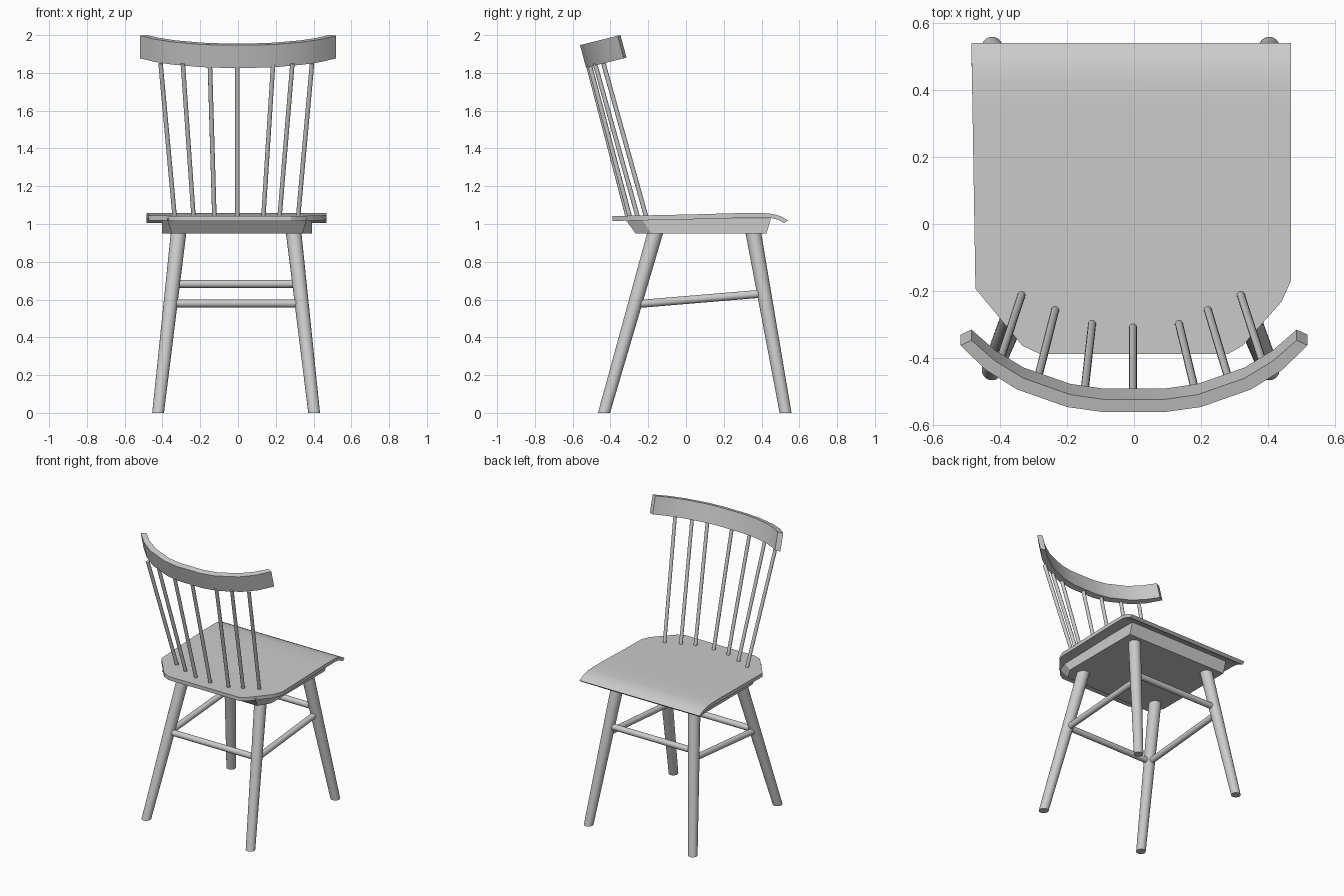
import bpy, bmesh
from mathutils import Vector

cube = bpy.data.objects.get("Cube")
if cube:
    bpy.data.objects.remove(cube)

grey = bpy.data.materials.new("plain_grey")
grey.use_nodes = True
COLOR = (0.6, 0.6, 0.6, 1)
grey.diffuse_color = COLOR
grey.node_tree.nodes["Principled BSDF"].inputs["Base Color"].default_value = COLOR

CX = -0.01  # legs sit slightly off the centre line


def finish(bm, name, smooth=None):
    bmesh.ops.recalc_face_normals(bm, faces=bm.faces)
    mesh = bpy.data.meshes.new(name)
    bm.to_mesh(mesh)
    bm.free()
    mesh.materials.append(grey)
    obj = bpy.data.objects.new(name, mesh)
    bpy.context.collection.objects.link(obj)
    if smooth:
        bpy.ops.object.select_all(action="DESELECT")
        obj.select_set(True)
        bpy.context.view_layer.objects.active = obj
        bpy.ops.object.shade_smooth_by_angle(angle=smooth)
    return obj


def loft(bm, rings):
    """Skin closed rings of equal length and cap both ends."""
    loops = [[bm.verts.new(p) for p in ring] for ring in rings]
    for a, b in zip(loops, loops[1:]):
        for i in range(len(a)):
            j = (i + 1) % len(a)
            bm.faces.new((a[i], a[j], b[j], b[i]))
    bm.faces.new(loops[0])
    bm.faces.new(loops[-1])


def rod(name, start, end, r1, r2, sides=16, level=False):
    """Tapered rod; level makes both ends horizontal."""
    start, end = Vector(start), Vector(end)
    axis = end - start
    bm = bmesh.new()
    made = bmesh.ops.create_cone(bm, cap_ends=True, segments=sides,
                                 radius1=r1, radius2=r2, depth=axis.length)
    turn = axis.to_track_quat("Z", "Y")
    for v in made["verts"]:
        target = start if v.co.z < 0 else end
        v.co = turn @ v.co + (start + end) / 2
        if level:
            v.co += axis * ((target.z - v.co.z) / axis.z)
    return finish(bm, name, 0.8)


# Seat: outline extruded, sliced across and bent along its depth
outline = [(-.485, .54), (.468, .54), (.468, -.17), (.44, -.232), (.324, -.363),
           (.28, -.388), (-.28, -.388), (-.333, -.363), (-.473, -.193)]
top_curve = [(-.39, 1.042), (0, 1.05), (.3, 1.058), (.42, 1.057), (.46, 1.053),
             (.5, 1.041), (.54, 1.02)]


def seat_height(y):
    for (y0, z0), (y1, z1) in zip(top_curve, top_curve[1:]):
        if y <= y1:
            return z0 + (z1 - z0) * (y - y0) / (y1 - y0)
    return top_curve[-1][1]


bm = bmesh.new()
loft(bm, [[(x, y, z) for x, y in outline] for z in (0, 1)])
for y, _ in top_curve[1:-1]:
    bmesh.ops.bisect_plane(bm, geom=bm.verts[:] + bm.edges[:] + bm.faces[:],
                           plane_co=(0, y, 0), plane_no=(0, 1, 0))
for v in bm.verts:
    under = v.co.z < .5
    v.co.z = seat_height(v.co.y) - (.026 if under else 0)
    if under and v.co.y > .4:
        v.co.y -= (v.co.y - .4) * .14
        v.co.z += (v.co.y - .4) * .09
finish(bm, "seat", 0.5)

# Bevelled block under the seat, with clipped back corners
def block_ring(front, mid, back, corner, z):
    half = [(.397, front), (.397, mid), (corner, back)]
    pts = half + [(-x, y) for x, y in reversed(half)]
    return [(x - .005, y, z) for x, y in pts]


bm = bmesh.new()
loft(bm, [block_ring(.426, -.18, -.267, .345, .95),
          block_ring(.45, -.24, -.325, .37, 1.03)])
finish(bm, "seat_block")

# Splayed tapered legs
FRONT = ((.527, 0), (.357, .95))
BACK = ((-.434, 0), (-.164, .95))


def leg_point(leg, side, z):
    t = z / .95
    return (CX + side * (.413 - .108 * t), leg[0][0] + (leg[1][0] - leg[0][0]) * t, z)


for side, label in ((1, "left"), (-1, "right")):
    for leg, end in ((FRONT, "far"), (BACK, "backrest")):
        rod(f"{end}_{label}_leg", leg_point(leg, side, 0), leg_point(leg, side, .96),
            .031, .041, 24, level=True)
    rod(f"{label}_side_stretcher", leg_point(BACK, side, .575),
        leg_point(FRONT, side, .632), .021, .021)

# Cross stretchers
for leg, end, z in ((FRONT, "far", .683), (BACK, "backrest", .58)):
    rod(f"{end}_cross_stretcher", leg_point(leg, -1, z), leg_point(leg, 1, z), .021, .021)

# Back spindles: seat x, seat y, top x, top y
spindles = [(-.335, -.21, -.41, -.437), (-.235, -.255, -.292, -.482),
            (-.125, -.297, -.149, -.512), (-.003, -.308, -.003, -.52),
            (.134, -.297, .186, -.512), (.22, -.255, .288, -.482),
            (.318, -.21, .392, -.437)]
for i, (x0, y0, x1, y1) in enumerate(spindles):
    rod(f"spindle_{i + 1}", (x0, y0, 1.035), (x1, y1, 1.85), .012, .012, 12)

# Curved, tilted crest rail: outer and inner arcs, dropped along the tilt
half = [(.092, -.561, .092, -.523), (.2, -.546, .19, -.509), (.35, -.493, .33, -.46),
        (.44, -.437, .415, -.408), (.518, -.362, .485, -.347)]
arc = [(-a, b, -c, d) for a, b, c, d in reversed(half)] + half


def rail_z(y):
    return 1.947 + (y + .561) * .25


drop = Vector((0, .032, -.12))
rings = []
for ox, oy, ix, iy in arc:
    outer, inner = Vector((ox, oy, rail_z(oy))), Vector((ix, iy, rail_z(iy)))
    rings.append([outer, inner, inner + drop, outer + drop])
bm = bmesh.new()
loft(bm, rings)
finish(bm, "crest_rail", 0.35)
